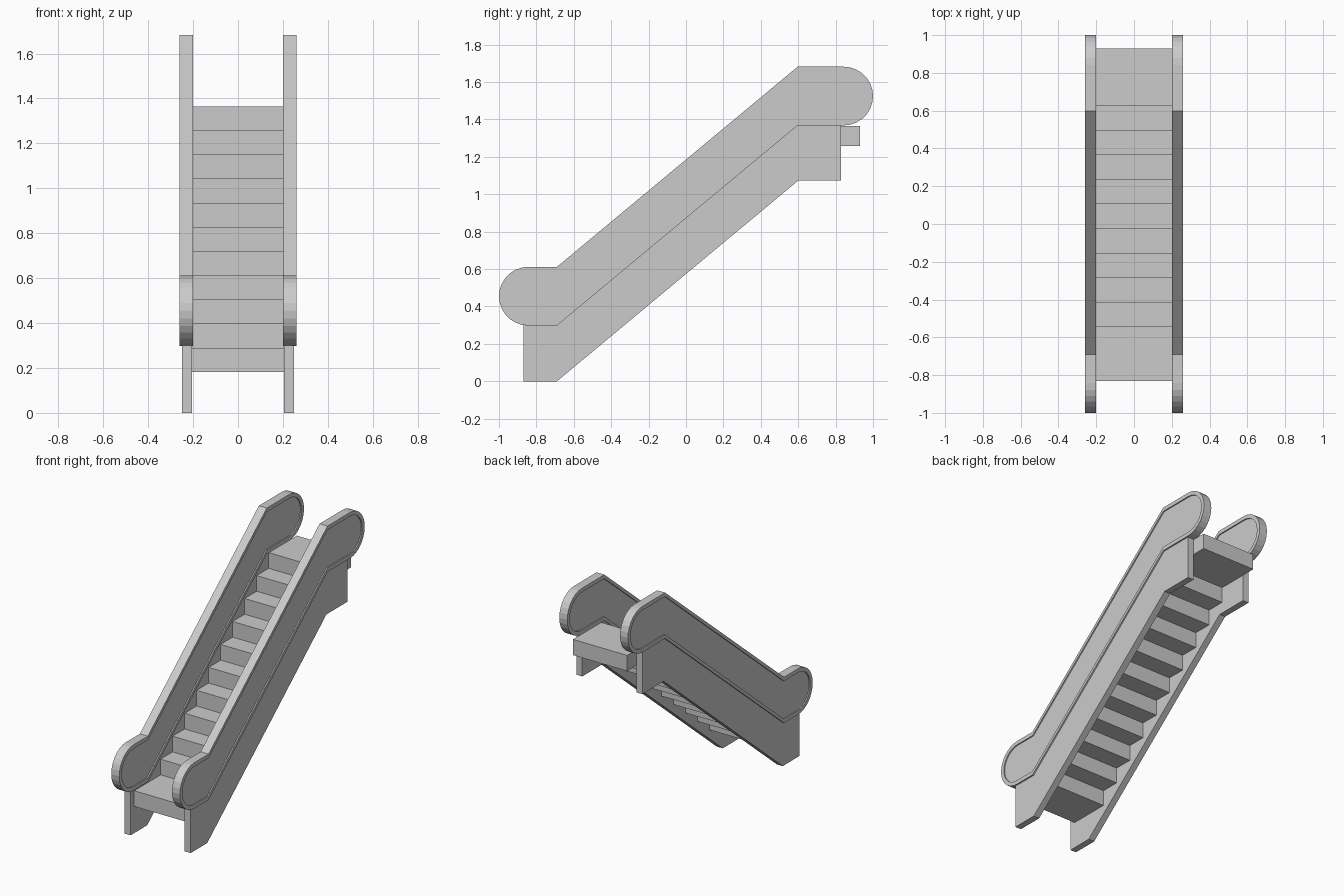
import bpy, bmesh
from math import sin, cos, pi

if "Cube" in bpy.data.objects:
    bpy.data.objects.remove(bpy.data.objects["Cube"])


def finish(name, bm, mirror=False):
    bmesh.ops.recalc_face_normals(bm, faces=bm.faces)
    me = bpy.data.meshes.new(name)
    bm.to_mesh(me)
    bm.free()
    ob = bpy.data.objects.new(name, me)
    bpy.context.collection.objects.link(ob)
    if mirror:
        ob.modifiers.new("mirror", 'MIRROR')
    return ob


def prism(name, profile, x0, x1, mirror=True):
    """Extrude a (y, z) profile along x."""
    bm = bmesh.new()
    a = [bm.verts.new((x0, y, z)) for y, z in profile]
    b = [bm.verts.new((x1, y, z)) for y, z in profile]
    bm.faces.new(a)
    bm.faces.new(b[::-1])
    n = len(a)
    for i in range(n):
        j = (i + 1) % n
        bm.faces.new((a[i], a[j], b[j], b[i]))
    return finish(name, bm, mirror)


def ring(name, outer, inner, x0, x1):
    """Band between two matching (y, z) loops, extruded along x."""
    bm = bmesh.new()
    loops = [[bm.verts.new((x, y, z)) for y, z in p]
             for x, p in ((x0, outer), (x1, outer), (x1, inner), (x0, inner))]
    n = len(outer)
    for k in range(4):
        p, q = loops[k], loops[(k + 1) % 4]
        for i in range(n):
            j = (i + 1) % n
            bm.faces.new((p[i], p[j], q[j], q[i]))
    return finish(name, bm, True)


def rail_loop(inset, segs=14):
    """Balustrade outline: round ends joined by a sloped run."""
    r = 0.157 - inset
    pts = []
    for i in range(segs + 1):           # lower newel
        t = pi * 1.5 - pi * i / segs
        pts.append((-0.843 + r * cos(t), 0.455 + r * sin(t)))
    pts += [(-0.69, 0.455 + r), (0.597, 1.525 + r)]
    for i in range(segs + 1):           # upper newel
        t = pi / 2 - pi * i / segs
        pts.append((0.843 + r * cos(t), 1.525 + r * sin(t)))
    pts += [(0.597, 1.525 - r), (-0.69, 0.455 - r)]
    return pts


# Handrails and the recessed panels inside them
ring("handrail", rail_loop(0), rail_loop(0.027), 0.2, 0.26)
prism("balustrade_panel", rail_loop(0.02), 0.208, 0.252)

# Lower side skirts
prism("side_skirt", [(-0.87, 0), (-0.69, 0), (0.6, 1.073), (0.83, 1.073),
                     (0.83, 1.372), (0.597, 1.372), (-0.69, 0.302),
                     (-0.87, 0.302)], 0.205, 0.25)

# Steps: two flat treads at each landing, one rise for each step between
rise, run = 0.1075, 0.13
edges = [-0.83, -0.68] + [-0.545 + run * i for i in range(10)] + [0.78, 0.93]
for i in range(13):
    level = min(max(i - 1, 0), 10)
    top = 0.29 + rise * level
    y0, y1 = edges[i], edges[i + 1]
    prism(f"step_{i + 1}", [(y0, top - rise), (y1, top - rise),
                            (y1, top), (y0, top)], -0.205, 0.205, False)
